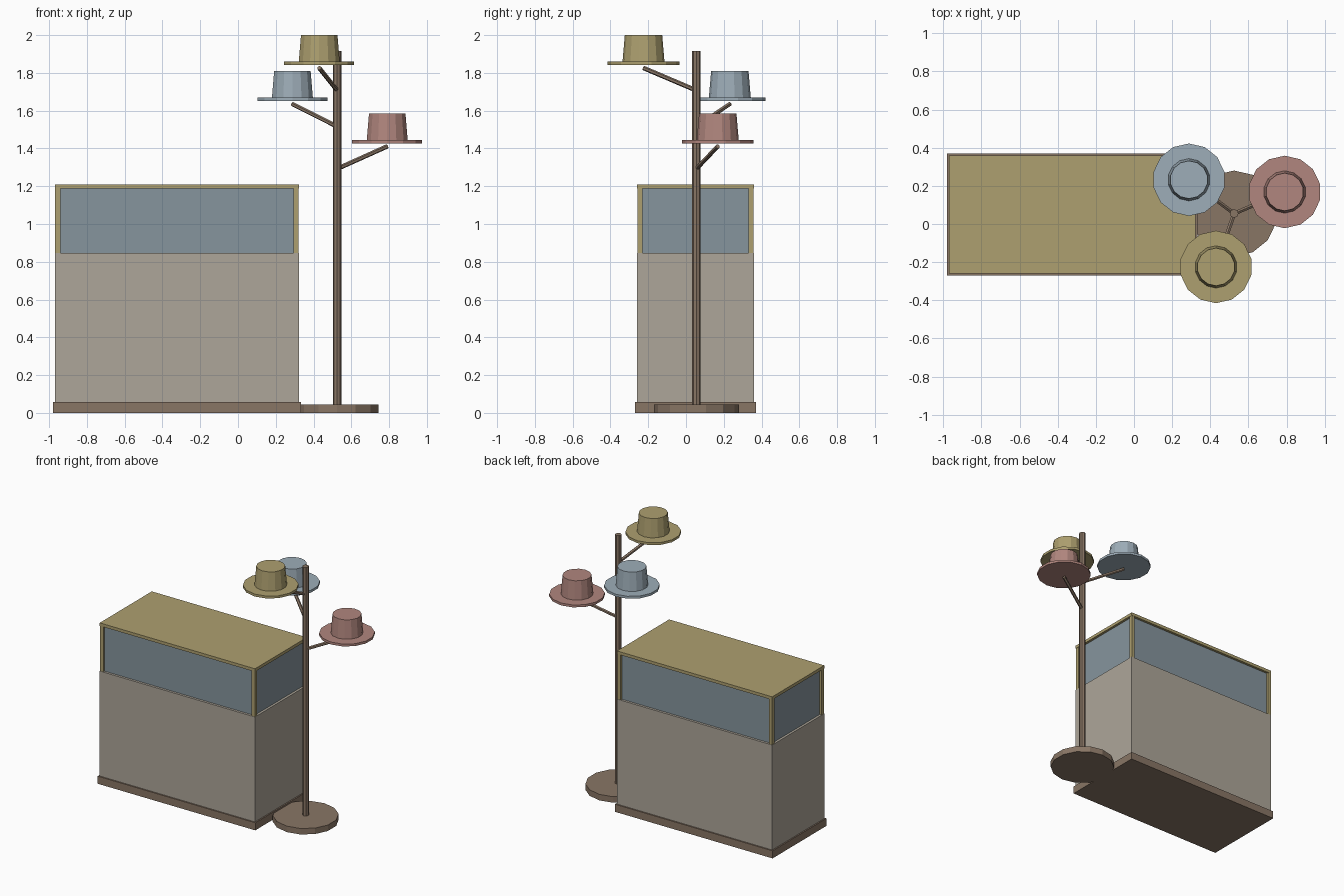
import bpy
from mathutils import Vector

if "Cube" in bpy.data.objects:
    bpy.data.objects.remove(bpy.data.objects["Cube"])


def material(name, rgb):
    m = bpy.data.materials.new(name)
    m.diffuse_color = (*rgb, 1)
    m.use_nodes = True
    m.node_tree.nodes["Principled BSDF"].inputs["Base Color"].default_value = m.diffuse_color
    return m


WOOD = material("wood", (0.25, 0.18, 0.13))
STONE = material("stone", (0.42, 0.38, 0.32))
BRASS = material("brass", (0.42, 0.35, 0.16))
GLASS = material("glass", (0.24, 0.30, 0.34))
BLUE = material("blue_felt", (0.34, 0.42, 0.48))
PINK = material("pink_felt", (0.44, 0.24, 0.21))


def finish(name, mat):
    ob = bpy.context.object
    ob.name = name
    ob.data.materials.append(mat)
    return ob


def box(name, x0, x1, y0, y1, z0, z1, mat):
    bpy.ops.mesh.primitive_cube_add(
        size=1, location=((x0 + x1) / 2, (y0 + y1) / 2, (z0 + z1) / 2))
    ob = finish(name, mat)
    ob.scale = (x1 - x0, y1 - y0, z1 - z0)
    return ob


def disc(name, x, y, z0, z1, r0, r1, sides, mat):
    bpy.ops.mesh.primitive_cone_add(
        vertices=sides, radius1=r0, radius2=r1, depth=z1 - z0,
        location=(x, y, (z0 + z1) / 2))
    return finish(name, mat)


def rod(name, a, b, r, sides, mat):
    a, b = Vector(a), Vector(b)
    d = b - a
    bpy.ops.mesh.primitive_cylinder_add(
        vertices=sides, radius=r, depth=d.length, location=(a + b) / 2,
        rotation=d.to_track_quat('Z', 'Y').to_euler())
    return finish(name, mat)


# Display counter
X0, X1, Y0, Y1 = -0.97, 0.323, -0.26, 0.36
box("counter_plinth", X0 - 0.01, X1 + 0.01, Y0 - 0.01, Y1 + 0.01, 0, 0.057, WOOD)
box("counter_body", X0, X1, Y0, Y1, 0.057, 0.847, STONE)
box("glass_case", X0 + 0.018, X1 - 0.018, Y0 + 0.018, Y1 - 0.018, 0.847, 1.187, GLASS)
box("counter_top", X0, X1, Y0, Y1, 1.187, 1.21, BRASS)

# Corner posts of the glass case
P = 0.027
for i, x in enumerate((X0 + 0.002, X1 - 0.002 - P)):
    for j, y in enumerate((Y0 + 0.002, Y1 - 0.002 - P)):
        box(f"case_post_{i}{j}", x, x + P, y, y + P, 0.847, 1.187, BRASS)

# Hat stand base and pole
SX, SY = 0.525, 0.055
disc("stand_base", SX, SY, 0, 0.045, 0.225, 0.225, 14, WOOD)
disc("stand_pole", SX, SY, 0.045, 1.917, 0.023, 0.023, 8, WOOD)

# Arms with a hat on each
hats = [
    ("pink", 0.79, 0.168, 1.427, PINK),
    ("blue", 0.288, 0.232, 1.651, BLUE),
    ("yellow", 0.43, -0.225, 1.842, BRASS),
]
for name, x, y, z, mat in hats:
    rod(f"{name}_arm", (SX, SY, z - 0.135), (x, y, z - 0.016), 0.012, 6, WOOD)
    disc(f"{name}_hat_brim", x, y, z, z + 0.018, 0.19, 0.19, 14, mat)
    disc(f"{name}_hat_crown", x, y, z + 0.018, z + 0.158, 0.111, 0.099, 14, mat)
